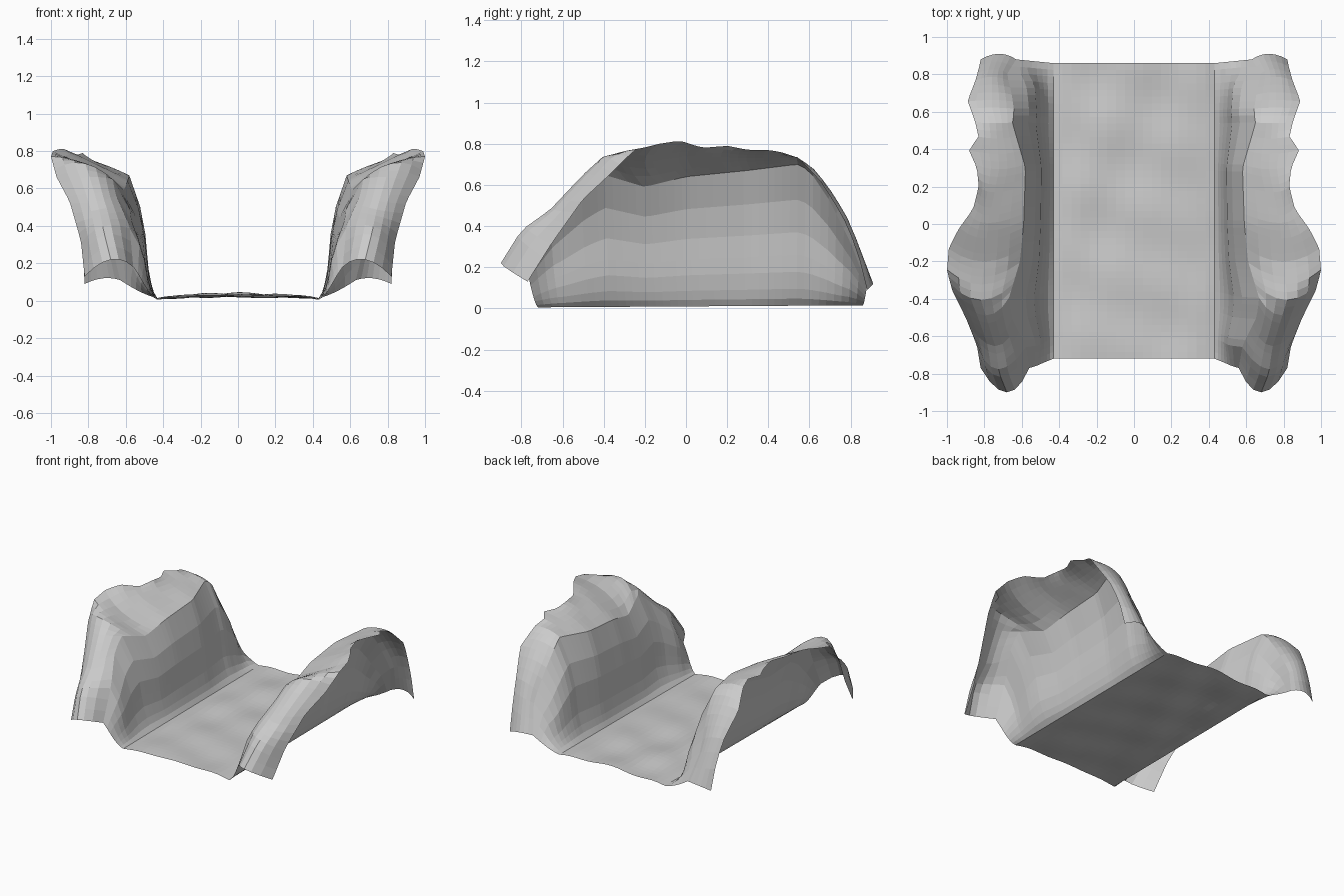
import bpy
import math

if "Cube" in bpy.data.objects:
    bpy.data.objects.remove(bpy.data.objects["Cube"], do_unlink=True)

stone = bpy.data.materials.new("grey_stone")
stone.use_nodes = True
stone.diffuse_color = (0.6, 0.6, 0.6, 1)
stone.node_tree.nodes["Principled BSDF"].inputs["Base Color"].default_value = stone.diffuse_color

ROWS = 44
FRONT, BACK, EDGE = -0.72, 0.86, 0.43

# inner crest of the bank, as (y, x, z) from front to back
CREST = [(-.77, .56, .18), (-.65, .58, .4), (-.5, .655, .57), (-.4, .67, .65),
         (-.2, .61, .59), (0, .59, .64), (.3, .58, .67), (.54, .65, .7),
         (.6, .64, .67), (.7, .655, .52), (.8, .68, .32), (.88, .63, .11)]

# rounded back of the bank, as (y, x, z)
HUMP = [(-.9, .68, .22), (-.8, .72, .38), (-.66, .74, .48), (-.5, .79, .65),
        (-.4, .82, .74), (-.2, .8, .71), (0, .78, .74), (.3, .72, .73),
        (.55, .74, .73), (.63, .76, .67), (.72, .76, .55), (.8, .76, .41),
        (.91, .72, .12)]

# ragged outer lip of the bank, as (y, x, z)
LIP = [(-.77, .82, .13), (-.65, .84, .32), (-.5, .9, .53), (-.36, .97, .66),
       (-.25, 1, .77), (-.13, .99, .8), (-.03, .94, .815), (.08, .86, .78),
       (.2, .83, .79), (.3, .84, .77), (.4, .885, .77), (.46, .83, .76),
       (.55, .85, .73), (.66, .89, .61), (.76, .85, .45), (.83, .83, .29),
       (.88, .82, .09)]

# wall shape between floor edge and crest, as (width share, height share)
WALL = [(0, 0), (.13, .05), (.22, .12), (.32, .24), (.37, .36), (.43, .52),
        (.62, .75), (1, 1)]


def mix(a, b, f):
    return a + (b - a) * f


def along(path, t):
    """Point on a y-ordered path at share t of its length in y."""
    y = mix(path[0][0], path[-1][0], t)
    for a, b in zip(path, path[1:]):
        if y <= b[0] + 1e-6:
            f = (y - a[0]) / (b[0] - a[0])
            return mix(a[1], b[1], f), y, mix(a[2], b[2], f)


def floor_point(x, t):
    """Gently uneven ground, calm towards its borders."""
    y = mix(FRONT, BACK, t)
    calm = max(0, 1 - (x / EDGE) ** 4)
    bumps = math.sin(9 * x + 5 * y) * math.cos(11 * y - 4 * x)
    bumps += 0.6 * math.cos(17 * x) * math.sin(8 * y + 1)
    return x, y, 0.005 + calm * (0.017 + 0.009 * bumps) + 0.01 * t


def floor_row(t):
    return [floor_point(mix(-EDGE, EDGE, i / 18), t) for i in range(19)]


def wall_row(t):
    """Steep wall that relaxes into a shallow curve at both ends."""
    foot, crest = floor_point(EDGE, t), along(CREST, t)
    tall = min(1, max(0, (crest[2] - 0.12) / 0.3))
    row = []
    for i, (wide, high) in enumerate(WALL):
        share = i / (len(WALL) - 1)
        fx, fz = mix(share, wide, tall), mix(share ** 1.4, high, tall)
        row.append((mix(foot[0], crest[0], fx), mix(foot[1], crest[1], share),
                    mix(foot[2], crest[2], fz)))
    return row


def ridge_row(t):
    """Arch from the crest over the hump to the lip."""
    crest, hump, lip = (along(path, t) for path in (CREST, HUMP, LIP))
    row = []
    for i in range(7):
        s = i / 6
        row.append([(1 - s) * (1 - 2 * s) * a + 4 * s * (1 - s) * b + s * (2 * s - 1) * c
                    for a, b, c in zip(crest, hump, lip)])
    return row


def sheet(name, row_at, mirrored=False):
    """Skin a sheet across evenly spaced rows."""
    rows = [row_at(i / ROWS) for i in range(ROWS + 1)]
    n = len(rows[0])
    faces = [(r * n + c, r * n + c + 1, (r + 1) * n + c + 1, (r + 1) * n + c)
             for r in range(ROWS) for c in range(n - 1)]
    mesh = bpy.data.meshes.new(name)
    mesh.from_pydata([p for row in rows for p in row], [], faces)
    mesh.materials.append(stone)
    obj = bpy.data.objects.new(name, mesh)
    bpy.context.collection.objects.link(obj)
    if mirrored:
        mod = obj.modifiers.new("other_side", 'MIRROR')
        mod.use_mirror_merge = False


# valley floor, side walls and the overhanging ridges
sheet("valley_floor", floor_row)
sheet("valley_walls", wall_row, True)
sheet("outer_ridges", ridge_row, True)
